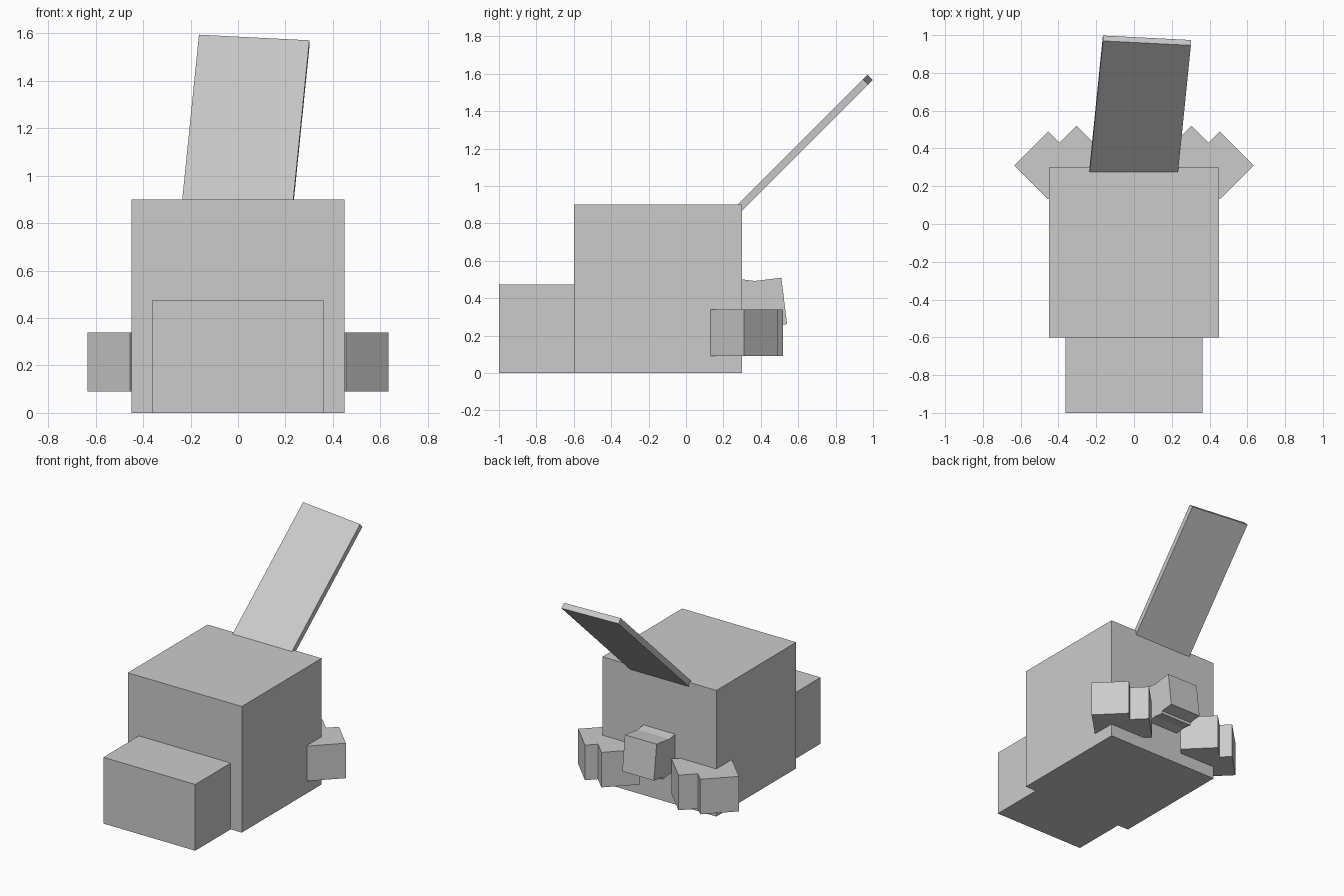
import bpy
from math import radians
from mathutils import Euler, Matrix

if "Cube" in bpy.data.objects:
    bpy.data.objects.remove(bpy.data.objects["Cube"])


def box(name, center, size, rot=Matrix.Identity(3)):
    bpy.ops.mesh.primitive_cube_add(size=1)
    ob = bpy.context.object
    ob.name = name
    for v in ob.data.vertices:
        v.co = [c * s for c, s in zip(v.co, size)]
    ob.matrix_world = Matrix.Translation(center) @ rot.to_4x4()
    return ob


def rot(axis, degrees):
    return Matrix.Rotation(radians(degrees), 3, axis)


# Main body and lower front block
box("body", (0, -0.15, 0.45), (0.9, 0.9, 0.9))
box("front_block", (0, -0.8, 0.2365), (0.725, 0.4, 0.473))

# Leaning back panel, slightly turned within its own plane
box("back_panel", (0.033, 0.624, 1.221), (0.467, 0.986, 0.04),
    rot('X', 45) @ rot('Z', -4.1))

# Corner cube pairs, turned 45 degrees
C = 0.254
for side, label in ((-1, "left"), (1, "right")):
    box(f"{label}_outer_cube", (side * 0.455, 0.31, 0.215), (C, C, 0.25), rot('Z', 45))
    box(f"{label}_inner_cube", (side * 0.304, 0.34, 0.215), (C, C, 0.25), rot('Z', 45))

# Middle cube pair, tilted opposite ways
box("middle_outer_cube", (0, 0.401, 0.37), (0.25, 0.25, 0.25), rot('X', 7))
box("middle_inner_cube", (0, 0.335, 0.37), (0.25, 0.25, 0.25), rot('X', -7))
